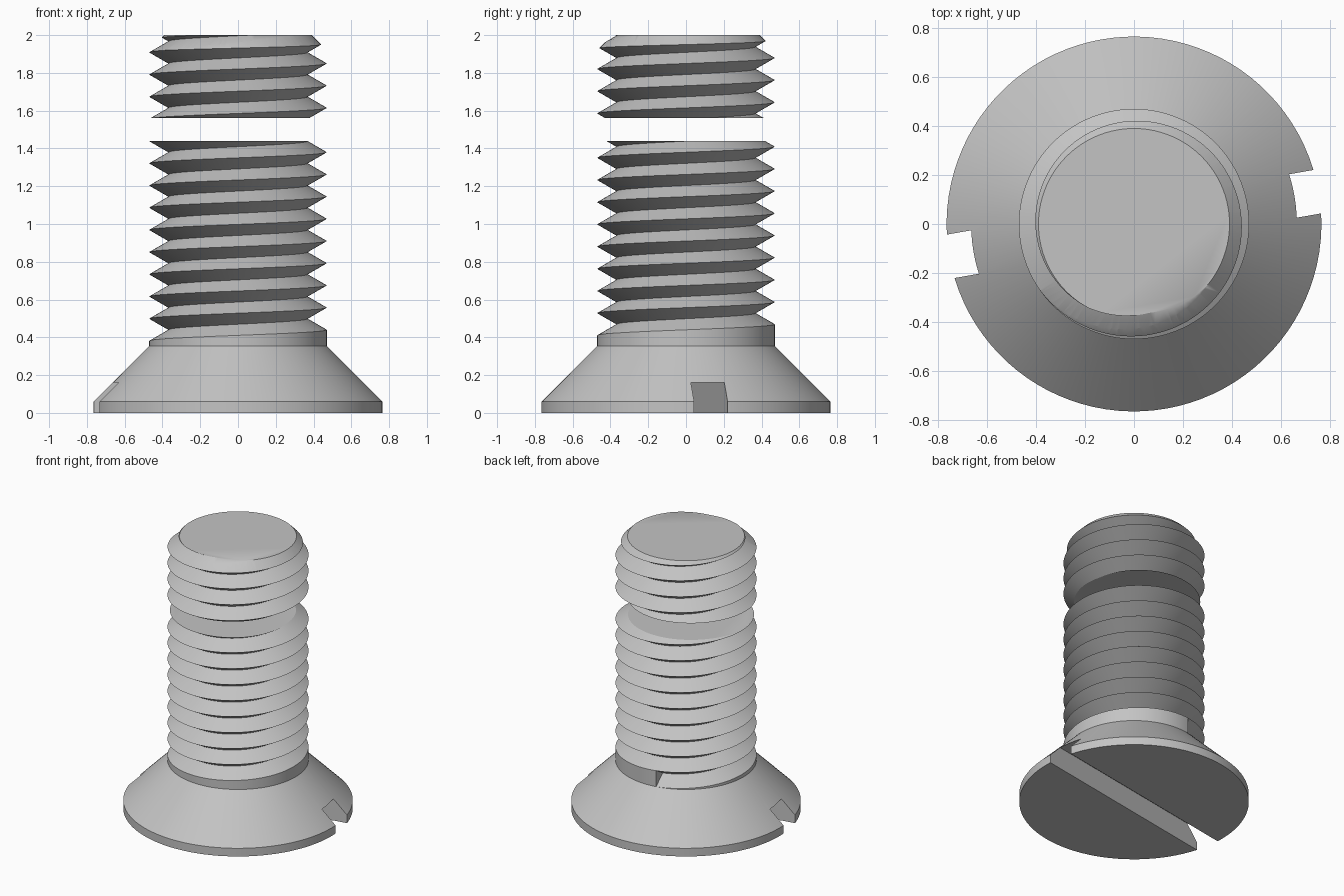
import bpy, bmesh, math

cube = bpy.data.objects.get("Cube")
if cube:
    bpy.data.objects.remove(cube, do_unlink=True)

SEGMENTS = 96           # columns per turn
PITCH = 0.1175
CREST, ROOT = 0.47, 0.368
NECK = 0.355            # height where the thread begins
START = math.radians(100)

steel = bpy.data.materials.new("plain steel grey")
steel.use_nodes = True
grey = (0.55, 0.55, 0.55, 1)
steel.diffuse_color = grey
steel.node_tree.nodes["Principled BSDF"].inputs["Base Color"].default_value = grey


def finish(bm, name):
    bmesh.ops.remove_doubles(bm, verts=bm.verts, dist=0.0001)
    bmesh.ops.holes_fill(bm, edges=bm.edges, sides=0)
    bmesh.ops.recalc_face_normals(bm, faces=bm.faces)
    mesh = bpy.data.meshes.new(name)
    bm.to_mesh(mesh)
    bm.free()
    mesh.materials.append(steel)
    obj = bpy.data.objects.new(name, mesh)
    bpy.context.collection.objects.link(obj)
    return obj


def activate(obj):
    bpy.ops.object.select_all(action='DESELECT')
    obj.select_set(True)
    bpy.context.view_layer.objects.active = obj


def cut(obj, cutter, operation):
    mod = obj.modifiers.new("cut", 'BOOLEAN')
    mod.operation, mod.object, mod.solver = operation, cutter, 'EXACT'
    activate(obj)
    bpy.ops.object.modifier_apply(modifier=mod.name)
    bpy.data.objects.remove(cutter, do_unlink=True)


def smooth(obj):
    activate(obj)
    bpy.ops.object.shade_smooth_by_angle(angle=math.radians(30))


def polar(r, angle, z):
    return (r * math.cos(angle), r * math.sin(angle), z)


def lathe(name, profile):
    bm = bmesh.new()
    rings = [[bm.verts.new(polar(r, START + i * math.tau / SEGMENTS, z))
              for i in range(SEGMENTS)] for r, z in profile]
    for low, high in zip(rings, rings[1:]):
        for i in range(SEGMENTS):
            bm.faces.new((low[i - 1], low[i], high[i], high[i - 1]))
    return finish(bm, name)


def threaded_rod(name, bottom, top, collar):
    """Helical V groove between two flat ends, optionally above a plain collar."""
    bm = bmesh.new()

    def point(step, rise):
        turn = step / SEGMENTS
        z = min(max(NECK + PITCH * (turn + rise), bottom), top)
        phase = ((z - NECK) / PITCH - turn) % 1
        depth = 1 - abs(2 * phase - 1)
        r = CREST - (CREST - ROOT) * depth
        return bm.verts.new(polar(r, START + turn * math.tau, z))

    first = 0 if collar else int((bottom - NECK) / PITCH) - 2
    last = math.ceil((top - NECK) / PITCH) + 1
    columns = [[point(s, rise) for rise in (0, 0.5, 1)]
               for s in range(first * SEGMENTS, last * SEGMENTS + 1)]
    for a, b in zip(columns, columns[1:]):
        for k in range(2):
            bm.faces.new((a[k], b[k], b[k + 1], a[k + 1]))
    if collar:
        # Plain band under the first turn, and the wall ending the groove
        base = [bm.verts.new(polar(CREST, START + i * math.tau / SEGMENTS, bottom))
                for i in range(SEGMENTS + 1)]
        for i in range(SEGMENTS):
            bm.faces.new((base[i], base[i + 1], columns[i + 1][0], columns[i][0]))
        bm.faces.new(columns[0])
    return finish(bm, name)


# Countersunk head with a slot across its underside
head = lathe("countersunk_head", [(0.765, 0), (0.765, 0.06), (CREST, NECK)])
bpy.ops.mesh.primitive_cube_add(size=1, location=(0, 0, 0.06),
                                rotation=(0, 0, math.radians(10)))
slot = bpy.context.object
slot.name = "slot_cutter"
slot.scale = (2, 0.18, 0.2)
slot.data.materials.append(steel)
cut(head, slot, 'DIFFERENCE')
smooth(head)

# Lower threaded shank
shank = threaded_rod("lower_shank", NECK, 1.44, True)
smooth(shank)

# Upper threaded end with a chamfered tip
tip = threaded_rod("upper_shank", 1.56, 2.0, False)
cut(tip, lathe("chamfer_cutter", [(0.99, 1.4), (0.29, 2.1)]), 'INTERSECT')
smooth(tip)
